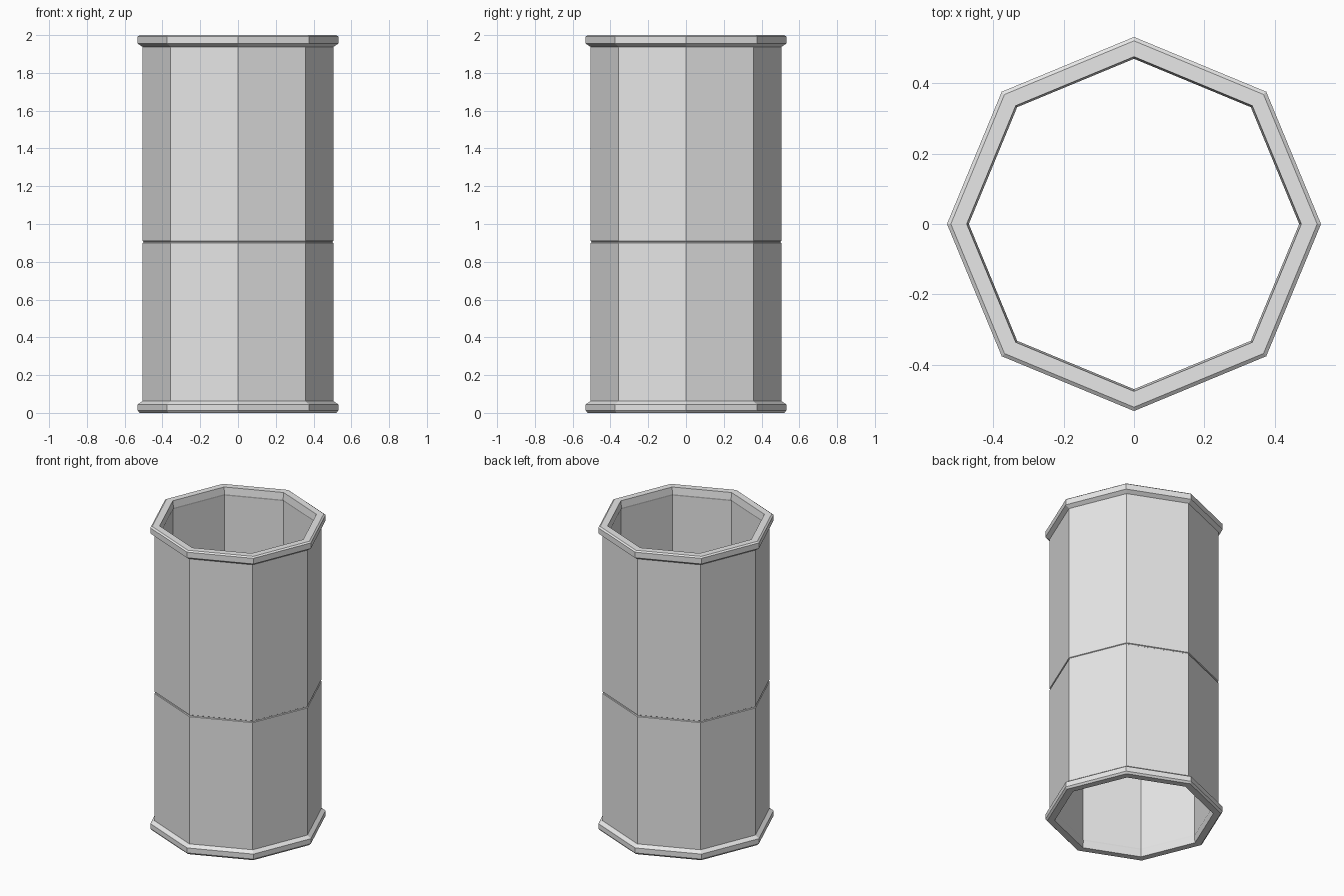
import bpy, bmesh, math

if "Cube" in bpy.data.objects:
    bpy.data.objects.remove(bpy.data.objects["Cube"])

SIDES = 8

grey = bpy.data.materials.new("light_grey")
grey.diffuse_color = (0.8, 0.8, 0.8, 1)
grey.use_nodes = True
grey.node_tree.nodes["Principled BSDF"].inputs["Base Color"].default_value = grey.diffuse_color


def lathe(name, profile):
    """Sweep a closed (radius, height) profile around z with flat octagonal sides."""
    bm = bmesh.new()
    rings = []
    for i in range(SIDES):
        a = 2 * math.pi * i / SIDES
        rings.append([bm.verts.new((r * math.cos(a), r * math.sin(a), z))
                      for r, z in profile])
    n = len(profile)
    for i in range(SIDES):
        a, b = rings[i], rings[(i + 1) % SIDES]
        for j in range(n):
            k = (j + 1) % n
            bm.faces.new((a[j], b[j], b[k], a[k]))
    bmesh.ops.recalc_face_normals(bm, faces=bm.faces)
    mesh = bpy.data.meshes.new(name)
    bm.to_mesh(mesh)
    bm.free()
    mesh.materials.append(grey)
    obj = bpy.data.objects.new(name, mesh)
    bpy.context.collection.objects.link(obj)
    return obj


# Pipe wall with flared, chamfered rims and a thin seam groove
lathe("octagonal_pipe", [
    # bottom rim
    (0.475, 0.0), (0.52, 0.0), (0.531, 0.012), (0.531, 0.045), (0.506, 0.062),
    # seam groove
    (0.506, 0.899), (0.501, 0.902), (0.501, 0.908), (0.506, 0.911),
    # top rim
    (0.506, 1.938), (0.531, 1.955), (0.531, 1.992), (0.52, 2.0), (0.475, 2.0),
    # inner wall
    (0.469, 1.955), (0.472, 1.945), (0.472, 0.055), (0.469, 0.045),
])
